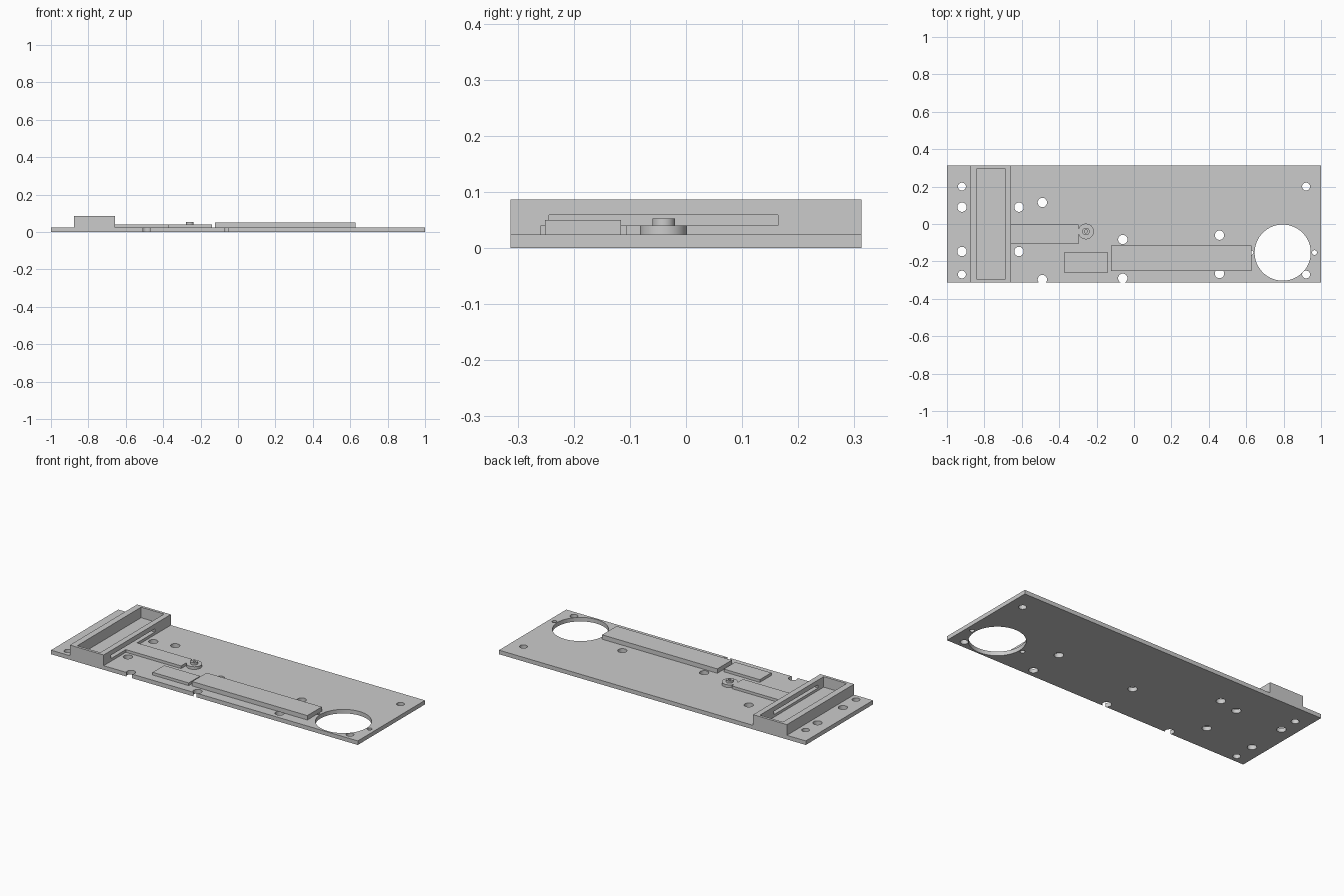
import bpy, bmesh
from mathutils import Matrix, Vector

cube = bpy.data.objects.get("Cube")
if cube:
    bpy.data.objects.remove(cube, do_unlink=True)

# One plain light grey for the whole model
grey = bpy.data.materials.new("plain_grey")
grey.use_nodes = True
colour = (0.6, 0.6, 0.6, 1)
grey.diffuse_color = colour
grey.node_tree.nodes["Principled BSDF"].inputs["Base Color"].default_value = colour

HALF_Y = 0.313
PLATE = 0.024
RAISED = 0.04


def finish(name, bm):
    mesh = bpy.data.meshes.new(name)
    bm.to_mesh(mesh)
    bm.free()
    mesh.materials.append(grey)
    obj = bpy.data.objects.new(name, mesh)
    bpy.context.collection.objects.link(obj)
    return obj


def box(name, x, y, z):
    bm = bmesh.new()
    size = Vector((x[1] - x[0], y[1] - y[0], z[1] - z[0]))
    mid = Vector((sum(x), sum(y), sum(z))) / 2
    bmesh.ops.create_cube(bm, size=1, matrix=Matrix.Translation(mid) @ Matrix.Diagonal((*size, 1)))
    return finish(name, bm)


def cylinder(name, x, y, r, z, sides=32):
    bm = bmesh.new()
    bmesh.ops.create_cone(bm, cap_ends=True, segments=sides, radius1=r, radius2=r,
                          depth=z[1] - z[0], matrix=Matrix.Translation((x, y, sum(z) / 2)))
    return finish(name, bm)


def select(obj):
    bpy.ops.object.select_all(action="DESELECT")
    obj.select_set(True)
    bpy.context.view_layer.objects.active = obj


def cut(obj, cutter):
    cutter.hide_render = True
    mod = obj.modifiers.new("cut", "BOOLEAN")
    mod.operation = "DIFFERENCE"
    mod.solver = "EXACT"
    mod.object = cutter
    select(obj)
    bpy.ops.object.modifier_apply(modifier=mod.name)
    bpy.data.objects.remove(cutter, do_unlink=True)


def smooth(obj):
    select(obj)
    bpy.ops.object.shade_smooth_by_angle()


# Base plate, drilled one hole at a time; holes near the front edge open into notches
plate = box("base_plate", (-1, 1), (-HALF_Y, HALF_Y), (0, PLATE))
holes = [(x, y, 0.021) for x in (-0.92, 0.92) for y in (0.2, -0.27)]
holes += [(x, y, 0.025) for x in (-0.92, -0.615) for y in (0.09, -0.147)]
for x, upper, lower in ((-0.49, 0.115, -0.297), (-0.06, -0.083, -0.29), (0.457, -0.06, -0.265)):
    holes += [(x, upper, 0.025), (x, lower, 0.025)]
holes += [(0.795 + dx, -0.153, 0.013) for dx in (-0.17, 0.17)]
holes.append((0.795, -0.153, 0.15))
for x, y, r in holes:
    cut(plate, cylinder("hole_cutter", x, y, r, (-0.1, 0.1), 96 if r > 0.1 else 32))
smooth(plate)

# Open tray with a slot through its inner wall
tray = box("tray", (-0.877, -0.657), (-HALF_Y, HALF_Y), (PLATE, 0.087))
cut(tray, box("cavity_cutter", (-0.84, -0.69), (-0.297, 0.297), (PLATE + 0.001, 0.2)))
cut(tray, box("slot_cutter", (-0.75, -0.6), (-0.244, 0.164), (RAISED, 0.059)))

# Raised blocks and bar
box("arm_bar", (-0.657, -0.297), (-0.106, -0.002), (PLATE, RAISED))
box("small_block", (-0.375, -0.14), (-0.259, -0.152), (PLATE, RAISED))
box("long_block", (-0.123, 0.628), (-0.251, -0.116), (PLATE, 0.05))

# Stepped boss with a blind hole
boss_base = cylinder("boss_base", -0.257, -0.04, 0.042, (PLATE, RAISED), 48)
boss_top = cylinder("boss_top", -0.257, -0.04, 0.02, (RAISED, 0.053), 48)
cut(boss_top, cylinder("bore_cutter", -0.257, -0.04, 0.008, (RAISED + 0.001, 0.1)))
smooth(boss_base)
smooth(boss_top)
